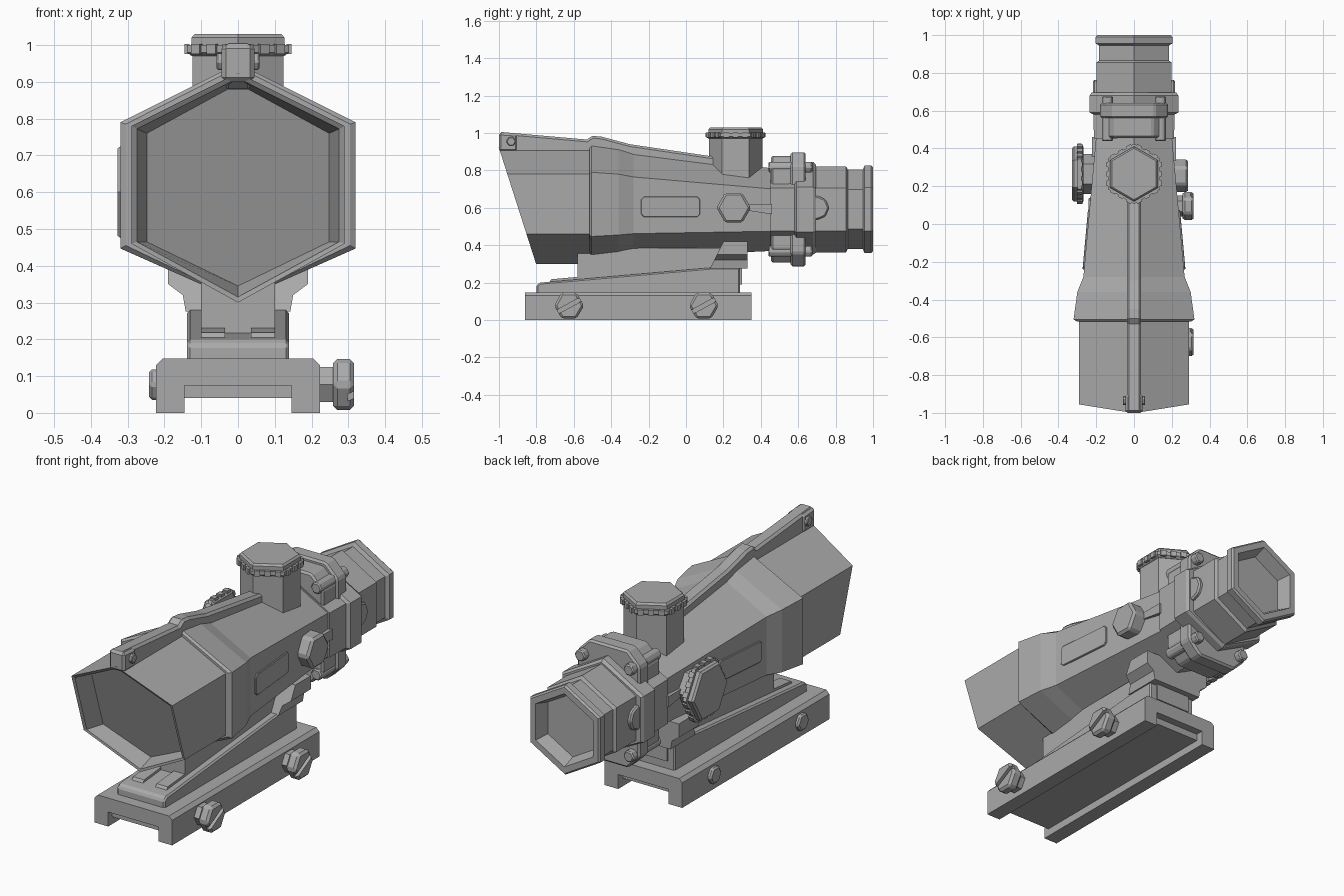
import bpy, bmesh, math
from mathutils import Matrix, Vector

cube = bpy.data.objects.get("Cube")
if cube:
    bpy.data.objects.remove(cube, do_unlink=True)

grey = bpy.data.materials.new("matte_grey")
grey.use_nodes = True
GREY = (0.4, 0.4, 0.4, 1)
grey.diffuse_color = GREY
grey.node_tree.nodes["Principled BSDF"].inputs["Base Color"].default_value = GREY


def finish(name, bm, bevel=0):
    bmesh.ops.recalc_face_normals(bm, faces=bm.faces)
    mesh = bpy.data.meshes.new(name)
    bm.to_mesh(mesh)
    bm.free()
    mesh.materials.append(grey)
    ob = bpy.data.objects.new(name, mesh)
    bpy.context.collection.objects.link(ob)
    if bevel:
        mod = ob.modifiers.new("edge", "BEVEL")
        mod.width, mod.segments, mod.limit_method = bevel, 1, "ANGLE"
        mod.angle_limit = math.radians(40)
    return ob


def add_loft(bm, rings):
    loops = [[bm.verts.new(p) for p in ring] for ring in rings]
    n = len(loops[0])
    for a, b in zip(loops, loops[1:]):
        for i in range(n):
            j = (i + 1) % n
            bm.faces.new((a[i], a[j], b[j], b[i]))
    bm.faces.new(loops[0])
    bm.faces.new(loops[-1])


def loft(name, rings, bevel=0):
    bm = bmesh.new()
    add_loft(bm, rings)
    return finish(name, bm, bevel)


def prism(name, pts, axis, a, b, bevel=0):
    """Extrude a 2D outline along an axis; remaining axes keep x, y, z order."""
    k = "xyz".index(axis)

    def ring(d):
        return [tuple(list(p[:k]) + [d] + list(p[k:])) for p in pts]
    return loft(name, [ring(a), ring(b)], bevel)


def ngon(u, v, r, first=0, n=6):
    return [(u + r * math.cos(first + i * math.tau / n),
             v + r * math.sin(first + i * math.tau / n)) for i in range(n)]


def rect(u0, u1, v0, v1):
    return [(u0, v0), (u1, v0), (u1, v1), (u0, v1)]


def hexring(y, w, bottom, low, high, top, slant=0):
    pts = [(0, bottom), (w, low), (w, high), (0, top), (-w, high), (-w, low)]
    return [(x, y + slant * (0.92 - z), z) for x, z in pts]


def regular(y, r):
    c = 0.592
    return hexring(y, r * 0.866, c - r, c - r / 2, c + r / 2, c + r)


# Hood with slanted mouth and recessed lens
S = 0.32
loft("hood", [
    hexring(-0.5, 0.29, 0.30, 0.46, 0.78, 0.925),
    hexring(-1.0, 0.29, 0.30, 0.46, 0.78, 0.925, S),
    hexring(-0.995, 0.275, 0.315, 0.465, 0.772, 0.91, S),
    hexring(-0.9, 0.248, 0.345, 0.465, 0.76, 0.895, S)])

# Tapering main body
loft("main_body", [
    hexring(-0.515, 0.305, 0.31, 0.455, 0.785, 0.94),
    hexring(-0.505, 0.32, 0.305, 0.447, 0.79, 0.95),
    hexring(-0.36, 0.30, 0.322, 0.455, 0.78, 0.93),
    hexring(-0.28, 0.268, 0.335, 0.462, 0.765, 0.905),
    hexring(0.47, 0.2, 0.37, 0.475, 0.70, 0.81)])

# Collar and eyepiece
loft("rear_collar", [
    hexring(0.45, 0.212, 0.36, 0.475, 0.705, 0.82),
    hexring(0.58, 0.215, 0.36, 0.475, 0.705, 0.82),
    hexring(0.59, 0.235, 0.35, 0.47, 0.71, 0.845),
    hexring(0.68, 0.235, 0.35, 0.47, 0.71, 0.845),
    hexring(0.695, 0.225, 0.36, 0.475, 0.705, 0.83)])
loft("eyepiece", [regular(y, r) for y, r in (
    (0.66, 0.23), (0.855, 0.23), (0.865, 0.213), (0.945, 0.213), (0.955, 0.234),
    (0.99, 0.234), (1.0, 0.225), (1.0, 0.19), (0.93, 0.165))])

# Clamps above and below the collar, with bolts
for s, where in ((1, "top"), (-1, "bottom")):
    def arch(w, h):
        half = [(w, 0.1), (w, h - 0.07), (w - 0.07, h)]
        return [(x, 0.592 + s * z) for x, z in half + [(-x, z) for x, z in half[::-1]]]
    prism(where + "_clamp_front", arch(0.17, 0.285), "y", 0.455, 0.57, 0.01)
    prism(where + "_clamp_rear", arch(0.18, 0.305), "y", 0.56, 0.64, 0.01)
    for x in (-0.14, 0.14):
        prism(where + "_clamp_bolt", ngon(x, 0.592 + s * 0.225, 0.032), "y", 0.44, 0.675, 0.006)

# Top ridge with cross pin
top_line = [(-1.0, 1.0), (-0.985, 1.005), (-0.53, 0.965), (-0.5, 0.985),
            (-0.45, 0.98), (-0.3, 0.94), (0.14, 0.875), (0.2, 0.87)]
prism("top_ridge", [(0.2, 0.78), (-0.5, 0.87), (-0.95, 0.88), (-1.0, 0.92)] + top_line,
      "x", -0.038, 0.038, 0.012)
prism("ridge_front_block", [(-1.0, 0.9), (-1.0, 1.002), (-0.9, 0.995), (-0.9, 0.9)],
      "x", -0.045, 0.045, 0.012)
prism("ridge_pin", ngon(-0.935, 0.955, 0.026), "x", -0.058, 0.058, 0.004)


# Adjuster caps with gripping teeth
def adjuster_cap(name, loc, rot):
    bm = bmesh.new()
    for r0, r1, a, b in ((0.145, 0.16, 0, 0.01), (0.16, 0.16, 0.01, 0.03),
                         (0.146, 0.146, 0.03, 0.05), (0.146, 0.136, 0.05, 0.06)):
        add_loft(bm, [[(x, y, z) for x, y in ngon(0, 0, r, math.pi / 2)]
                      for r, z in ((r0, a), (r1, b))])
    for i in range(6):
        for t in (-0.05, 0, 0.05):
            m = Matrix.Rotation(math.radians(60 * i), 4, "Z") @ Matrix.Translation((0.139, t, 0.019))
            bmesh.ops.create_cube(bm, size=1, matrix=m @ Matrix.Diagonal((0.014, 0.028, 0.028, 1)))
    ob = finish(name, bm)
    ob.matrix_world = Matrix.Translation(loc) @ rot
    return ob


prism("top_turret", ngon(0, 0.265, 0.143, math.pi / 2), "z", 0.7, 0.975)
adjuster_cap("top_turret_cap", (0, 0.265, 0.97), Matrix.Identity(4))
prism("right_turret", ngon(0.265, 0.6, 0.105), "x", -0.275, -0.1)
adjuster_cap("right_turret_cap", (-0.268, 0.265, 0.6), Matrix.Rotation(-math.pi / 2, 4, "Y"))
prism("left_plug", ngon(0.255, 0.6, 0.092), "x", 0.1, 0.287, 0.012)

# Side details: panels, fins and eyepiece bumps
for s, side in ((1, "left"), (-1, "right")):
    def wall(y):
        return s * (0.268 - (y + 0.28) * 0.0907)
    outline = [(-0.24, 0.565), (-0.225, 0.55), (0.06, 0.55), (0.075, 0.565),
               (0.075, 0.645), (0.06, 0.66), (-0.225, 0.66), (-0.24, 0.645)]
    loft(side + "_panel", [[(wall(y) + s * d, y, z) for y, z in outline] for d in (-0.02, 0.008)], 0.003)
    prism(side + "_fin", [(0.3, 0.62), (0.3, 0.59), (0.46, 0.565), (0.46, 0.62)], "x", s * 0.15, s * 0.222)
    prism(side + "_eyepiece_bump", ngon(0.7, 0.6, 0.065, 0, 8), "x", s * 0.15, s * 0.218, 0.008)

# Rail base with open channel beneath
half = [(0.145, 0.075), (0.145, 0), (0.223, 0), (0.223, 0.13), (0.205, 0.148)]
prism("rail_base", half + [(-x, z) for x, z in half[::-1]], "y", -0.86, 0.35)
prism("channel_block", rect(-0.147, 0.147, 0.04, 0.08), "y", -0.83, 0.31)

# Sloping riser, guide strips, post and saddle
prism("riser", [(-0.8, 0.14), (-0.8, 0.185), (-0.78, 0.2), (0.13, 0.28), (0.29, 0.28), (0.29, 0.14)],
      "x", -0.138, 0.138, 0.008)
for s in (-1, 1):
    prism("guide_strip", [(-0.74, 0.19), (-0.72, 0.218), (-0.5, 0.238), (-0.5, 0.19)],
          "x", s * 0.036, s * 0.1)
prism("post", rect(-0.58, 0.3, 0.19, 0.385), "x", -0.1, 0.1)
half = [(0.142, 0.275), (0.15, 0.32), (0.19, 0.35), (0.19, 0.42)]
section = half + [(-x, z) for x, z in half[::-1]]
loft("saddle", [[(x, 0.13 + (z - 0.28) * 0.5, z) for x, z in section],
                [(x, 0.33, z) for x, z in section]])

# Cross bolts with slotted heads and nuts
for y in (-0.625, 0.095):
    prism("bolt_neck", ngon(y, 0.077, 0.055), "x", 0.2, 0.265)
    head = prism("bolt_head", ngon(y, 0.077, 0.08), "x", 0.258, 0.316, 0.012)
    c = Vector((y, 0.077))
    slot = [tuple(c + Matrix.Rotation(0.5, 2) @ Vector(p)) for p in rect(-0.1, 0.1, -0.011, 0.011)]
    cutter = prism("slot_cutter", slot, "x", 0.298, 0.34)
    cutter.hide_render = True
    cutter.hide_viewport = True
    mod = head.modifiers.new("slot", "BOOLEAN")
    mod.operation, mod.object, mod.solver = "DIFFERENCE", cutter, "EXACT"
    prism("bolt_nut", ngon(y, 0.077, 0.048), "x", -0.242, -0.2, 0.008)
